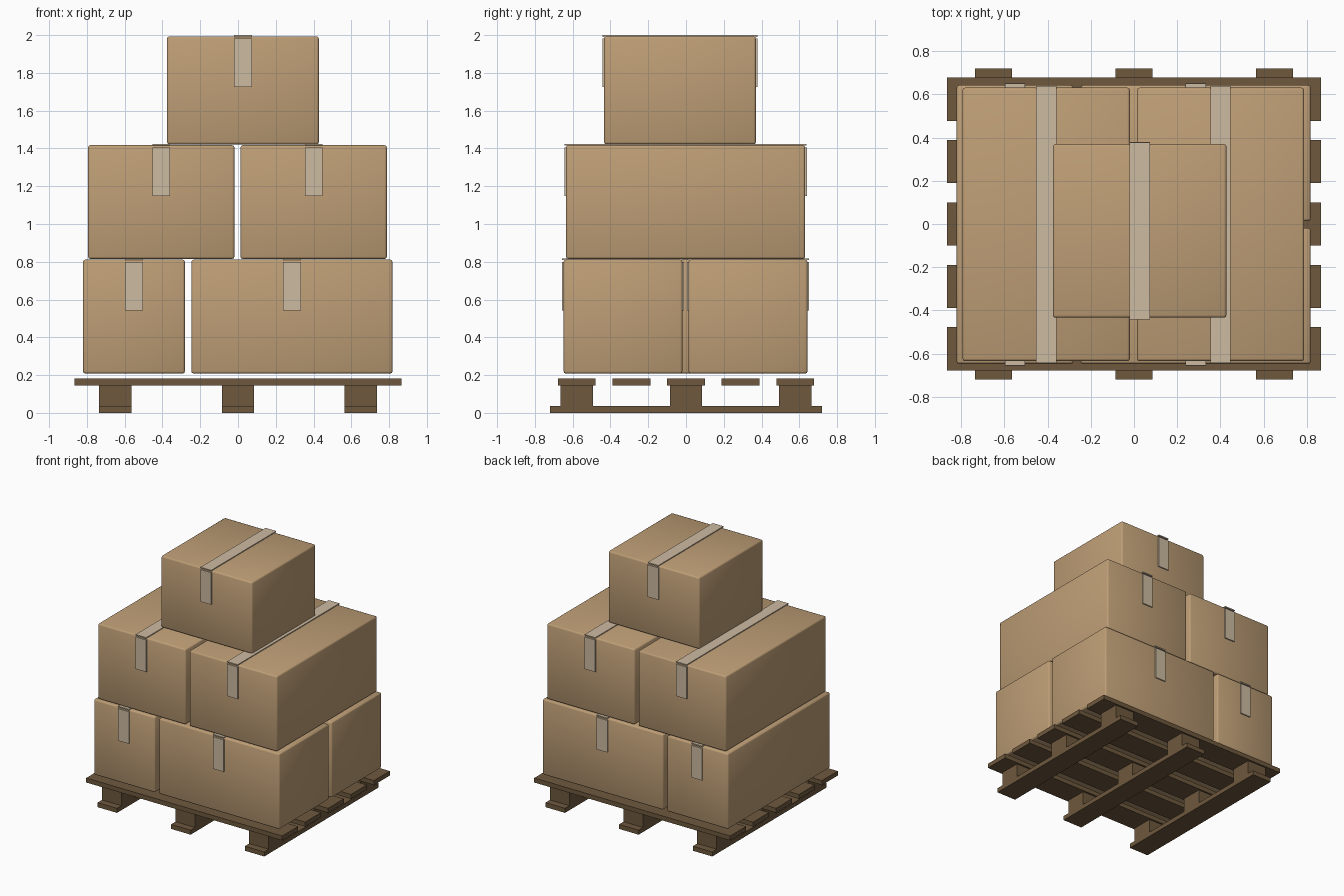
import bpy, bmesh
from mathutils import Matrix, Vector

if "Cube" in bpy.data.objects:
    bpy.data.objects.remove(bpy.data.objects["Cube"])


def material(name, rgb):
    m = bpy.data.materials.new(name)
    m.diffuse_color = (*rgb, 1)
    m.use_nodes = True
    m.node_tree.nodes["Principled BSDF"].inputs["Base Color"].default_value = m.diffuse_color
    return m


CARD = material("cardboard", (0.515, 0.342, 0.181))
TAPE = material("packing tape", (0.61, 0.497, 0.362))
WOOD = material("pallet wood", (0.156, 0.098, 0.048))


def block(name, x, y, z, mat, bevel=0.0):
    """Box from (min, max) ranges; bevelled ones are smooth shaded."""
    bm = bmesh.new()
    size = Vector((x[1] - x[0], y[1] - y[0], z[1] - z[0]))
    bmesh.ops.create_cube(bm, size=1, matrix=Matrix.Diagonal((*size, 1)))
    if bevel:
        bmesh.ops.bevel(bm, geom=bm.edges[:], offset=bevel, segments=2,
                        profile=0.5, affect='EDGES')
        for f in bm.faces:
            f.smooth = True
    me = bpy.data.meshes.new(name)
    bm.to_mesh(me)
    bm.free()
    me.materials.append(mat)
    ob = bpy.data.objects.new(name, me)
    ob.location = ((x[0] + x[1]) / 2, (y[0] + y[1]) / 2, (z[0] + z[1]) / 2)
    bpy.context.collection.objects.link(ob)
    return ob


def carton(name, x, y, z):
    """Cardboard box with a tape strip over the top and down both ends."""
    block(name, x, y, z, CARD, 0.012)
    c = (x[0] + x[1]) / 2
    tx = (c - 0.047, c + 0.047)
    top = z[1]
    block(name + "_top_tape", tx, (y[0] - 0.008, y[1] + 0.008),
          (top - 0.002, top + 0.007), TAPE)
    flap = (top - 0.268, top - 0.012)
    block(name + "_front_tape", tx, (y[0] - 0.009, y[0] + 0.0005), flap, TAPE)
    block(name + "_back_tape", tx, (y[1] - 0.0005, y[1] + 0.009), flap, TAPE)


# Pallet: skids along y, spacer blocks, deck boards along x
for i, cx in enumerate((-0.65, 0, 0.65)):
    xr = (cx - 0.086, cx + 0.086)
    block(f"bottom_skid_{i}", xr, (-0.72, 0.72), (0, 0.036), WOOD)
    for j, cy in enumerate((-0.578, 0, 0.578)):
        block(f"spacer_block_{i}_{j}", xr, (cy - 0.086, cy + 0.086),
              (0.036, 0.146), WOOD)
for i in range(5):
    cy = (i - 2) * 0.289
    block(f"deck_board_{i}", (-0.865, 0.865), (cy - 0.1, cy + 0.1),
          (0.146, 0.182), WOOD)

# Bottom layer: one long carton on the left, two wide ones on the right
Z1, Z2, Z3 = (0.208, 0.811), (0.815, 1.417), (1.422, 1.993)
carton("bottom_left_carton", (-0.821, -0.281), (-0.648, 0.643), Z1)
carton("bottom_front_carton", (-0.247, 0.818), (-0.648, -0.019), Z1)
carton("bottom_back_carton", (-0.247, 0.818), (0.013, 0.643), Z1)

# Middle layer: two long cartons
carton("middle_left_carton", (-0.794, -0.019), (-0.635, 0.631), Z2)
carton("middle_right_carton", (0.013, 0.788), (-0.635, 0.631), Z2)

# Top carton
carton("top_carton", (-0.376, 0.428), (-0.434, 0.370), Z3)
